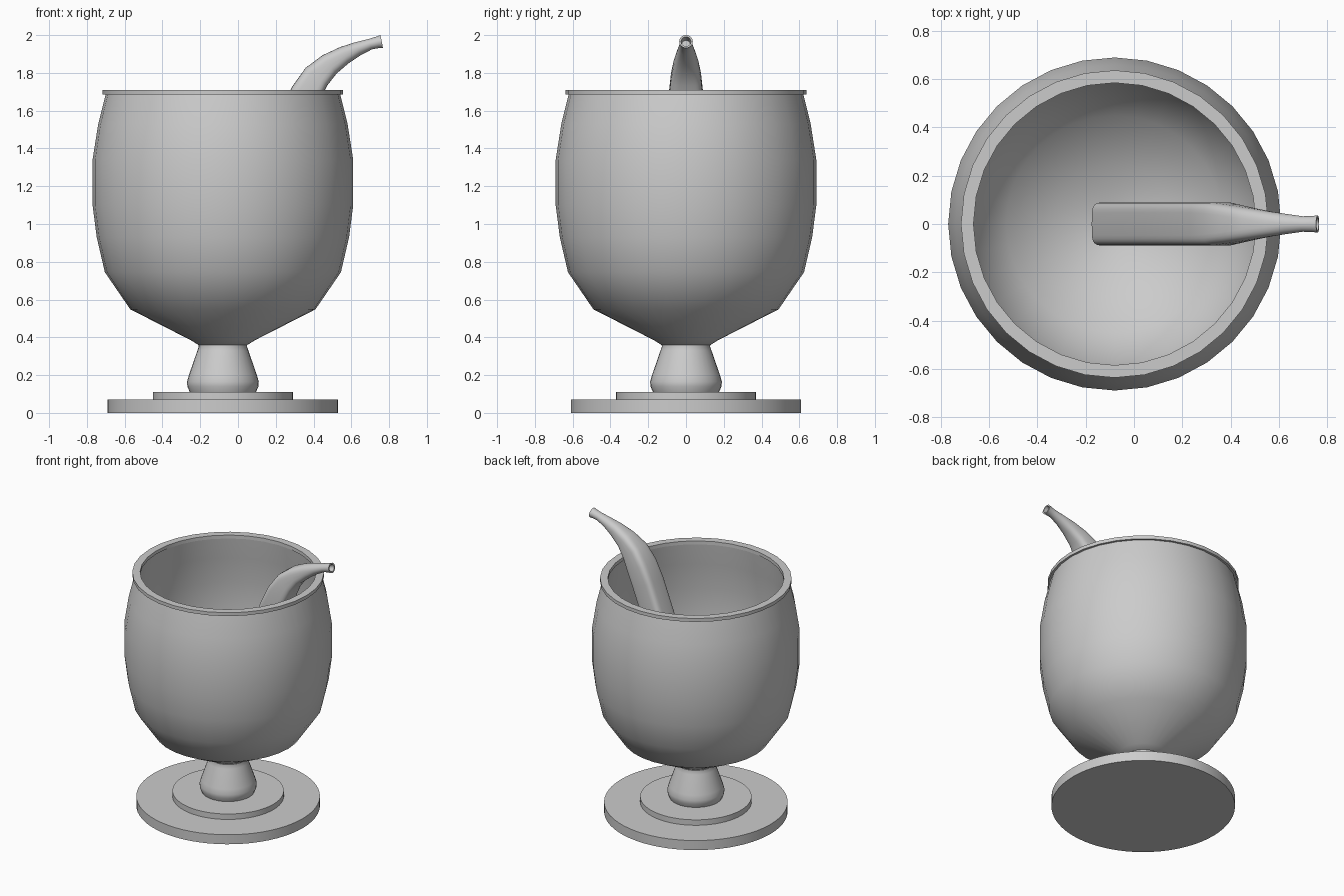
import bpy, bmesh, math
from mathutils import Vector

if "Cube" in bpy.data.objects:
    bpy.data.objects.remove(bpy.data.objects["Cube"], do_unlink=True)

AXIS_X = -0.08

grey = bpy.data.materials.new("plain grey")
grey.use_nodes = True
grey.diffuse_color = (0.6, 0.6, 0.6, 1)
grey.node_tree.nodes["Principled BSDF"].inputs["Base Color"].default_value = (0.6, 0.6, 0.6, 1)


def make_object(name, bm, angle):
    bmesh.ops.remove_doubles(bm, verts=bm.verts, dist=1e-5)
    bmesh.ops.recalc_face_normals(bm, faces=bm.faces)
    mesh = bpy.data.meshes.new(name)
    bm.to_mesh(mesh)
    bm.free()
    mesh.materials.append(grey)
    obj = bpy.data.objects.new(name, mesh)
    bpy.context.collection.objects.link(obj)
    bpy.ops.object.select_all(action="DESELECT")
    obj.select_set(True)
    bpy.context.view_layer.objects.active = obj
    bpy.ops.object.shade_smooth_by_angle(angle=math.radians(angle))
    return obj


def lathe(name, profile, sides, angle=40, closed=False):
    """Spin a (radius, height) profile around the cup axis."""
    bm = bmesh.new()
    verts = [bm.verts.new((AXIS_X + r, 0, z)) for r, z in profile]
    pairs = list(zip(verts, verts[1:]))
    if closed:
        pairs.append((verts[-1], verts[0]))
    edges = [bm.edges.new(p) for p in pairs]
    bmesh.ops.spin(bm, geom=verts + edges, cent=(AXIS_X, 0, 0), axis=(0, 0, 1),
                   angle=math.tau, steps=sides, use_merge=False)
    return make_object(name, bm, angle)


def disc(name, radius, low, high):
    return lathe(name, [(0, low), (radius, low), (radius, high), (0, high)], 64)


# Stepped foot
disc("base_plate", 0.61, 0, 0.07)
disc("base_step", 0.37, 0.07, 0.11)

# Flared stem
lathe("stem", [(0, 0.11), (0.175, 0.11), (0.188, 0.14), (0.19, 0.165), (0.18, 0.2),
               (0.135, 0.33), (0.128, 0.35), (0.13, 0.38), (0, 0.38)], 32)

# Bowl: outer wall up, inner wall down
lathe("bowl", [(0, 0.355), (0.13, 0.36), (0.17, 0.385), (0.49, 0.548), (0.625, 0.745),
               (0.668, 0.93), (0.69, 1.1), (0.69, 1.34), (0.66, 1.53), (0.62, 1.69),
               (0.59, 1.69), (0.61, 1.53), (0.64, 1.34), (0.64, 1.1), (0.62, 0.94),
               (0.575, 0.77), (0.45, 0.59), (0.25, 0.48), (0.1, 0.42), (0, 0.41)], 32)

# Flat lip ring
lathe("rim", [(0.585, 1.685), (0.637, 1.685), (0.637, 1.71), (0.585, 1.71)], 32, closed=True)

# Straw: x, z, half width, half thickness, squareness
stations = [(-0.095, 0.47, 0.09, 0.085, 5), (0.12, 1.08, 0.09, 0.085, 5),
            (0.31, 1.58, 0.09, 0.085, 5), (0.36, 1.69, 0.09, 0.082, 4.5),
            (0.415, 1.78, 0.08, 0.074, 4), (0.485, 1.845, 0.067, 0.061, 3),
            (0.565, 1.895, 0.052, 0.048, 2.5), (0.635, 1.928, 0.041, 0.037, 2),
            (0.7, 1.952, 0.032, 0.029, 2), (0.74, 1.962, 0.033, 0.031, 2),
            (0.761, 1.966, 0.036, 0.035, 2)]
# Hollow mouth: inner lip, then the bore
stations += [(0.761, 1.966, 0.026, 0.025, 2), (0.7, 1.952, 0.022, 0.02, 2)]


def superpower(value, squareness):
    return math.copysign(abs(value) ** (2 / squareness), value)


bm = bmesh.new()
rings = []
SIDES = 32
outer = len(stations) - 2
for i, (x, z, width, thick, square) in enumerate(stations):
    j = min(i, outer - 1)
    a, b = stations[max(j - 1, 0)], stations[min(j + 1, outer - 1)]
    tangent = Vector((b[0] - a[0], 0, b[1] - a[1])).normalized()
    normal = Vector((-tangent.z, 0, tangent.x))
    ring = []
    for k in range(SIDES):
        t = math.tau * k / SIDES
        offset = normal * thick * superpower(math.sin(t), square)
        offset.y = width * superpower(math.cos(t), square)
        ring.append(bm.verts.new(Vector((x, 0, z)) + offset))
    rings.append(ring)
for low, high in zip(rings, rings[1:]):
    for k in range(SIDES):
        n = (k + 1) % SIDES
        bm.faces.new((low[k], low[n], high[n], high[k]))
bm.faces.new(rings[0])
bm.faces.new(rings[-1])
make_object("straw", bm, 35)
